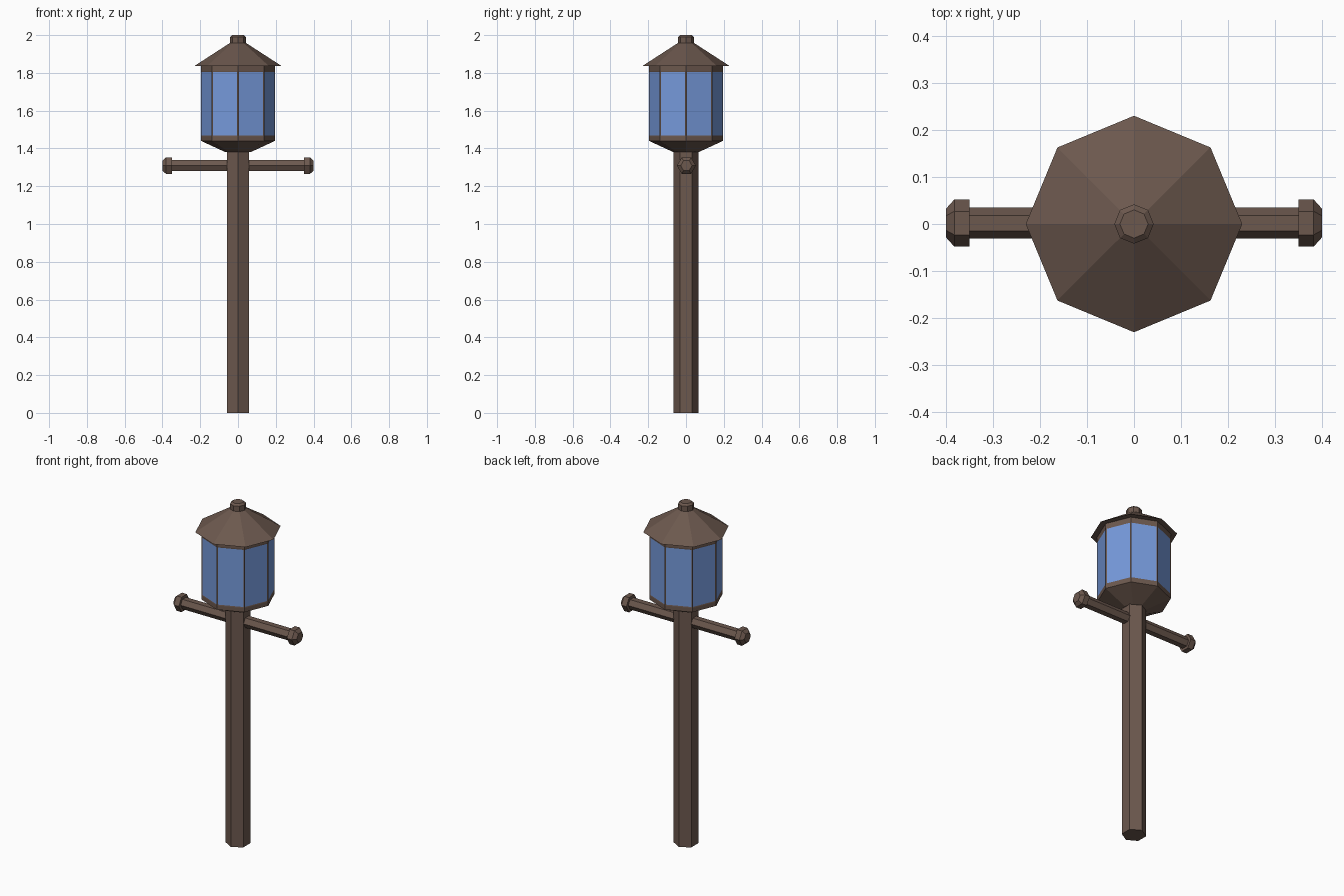
import bpy, bmesh, math
from mathutils import Matrix

if "Cube" in bpy.data.objects:
    bpy.data.objects.remove(bpy.data.objects["Cube"])


def material(name, rgb):
    m = bpy.data.materials.new(name)
    m.diffuse_color = (*rgb, 1)
    m.use_nodes = True
    m.node_tree.nodes["Principled BSDF"].inputs["Base Color"].default_value = m.diffuse_color
    return m


wood = material("brown_metal", (0.150, 0.098, 0.076))
blue = material("blue_glass", (0.180, 0.320, 0.710))


def lathe(name, profile, sides, turn=0.0, matrix=Matrix(), glass_band=None):
    """Stack flat-sided rings of (radius, z) and cap both ends."""
    bm = bmesh.new()
    rings = []
    for r, z in profile:
        angles = [turn + 2 * math.pi * i / sides for i in range(sides)]
        rings.append([bm.verts.new((r * math.cos(a), r * math.sin(a), z)) for a in angles])
    panes = []
    for k, (lo, hi) in enumerate(zip(rings, rings[1:])):
        for i in range(sides):
            j = (i + 1) % sides
            f = bm.faces.new((lo[i], lo[j], hi[j], hi[i]))
            if k == glass_band:
                panes.append(f)
    bm.faces.new(rings[0][::-1])
    bm.faces.new(rings[-1])
    bm.normal_update()
    # window panes inset between thin frame bars
    if panes:
        bmesh.ops.inset_individual(bm, faces=panes, thickness=0.008, depth=-0.001)
        for f in panes:
            f.material_index = 1
    bm.transform(matrix)
    bmesh.ops.recalc_face_normals(bm, faces=bm.faces)
    me = bpy.data.meshes.new(name)
    bm.to_mesh(me)
    bm.free()
    me.materials.append(wood)
    me.materials.append(blue)
    ob = bpy.data.objects.new(name, me)
    bpy.context.collection.objects.link(ob)
    return ob


# Hexagonal post
lathe("post", [(0.066, 0), (0.066, 1.39)], 6, math.pi / 2)

# Octagonal lantern body with glass panes
lathe("lantern_body", [(0.066, 1.38), (0.196, 1.44), (0.196, 1.464),
                       (0.196, 1.810), (0.196, 1.838)], 8, glass_band=2)

# Roof and its cap
lathe("roof", [(0.23, 1.837), (0.04, 1.96)], 8)
lathe("roof_cap", [(0.042, 1.955), (0.042, 1.99), (0.03, 2.0)], 8)

# Ladder-rest arms with end knobs, mirrored left and right
for label, s in (("right", 1), ("left", -1)):
    place = Matrix.Translation((0, 0.002, 1.309)) @ Matrix.Rotation(s * math.pi / 2, 4, 'Y')
    lathe("arm_" + label, [(0.033, 0.0), (0.033, 0.36)], 6, math.pi / 2, place)
    lathe("knob_" + label, [(0.05, 0.35), (0.05, 0.382), (0.03, 0.4)], 6, math.pi / 2, place)
